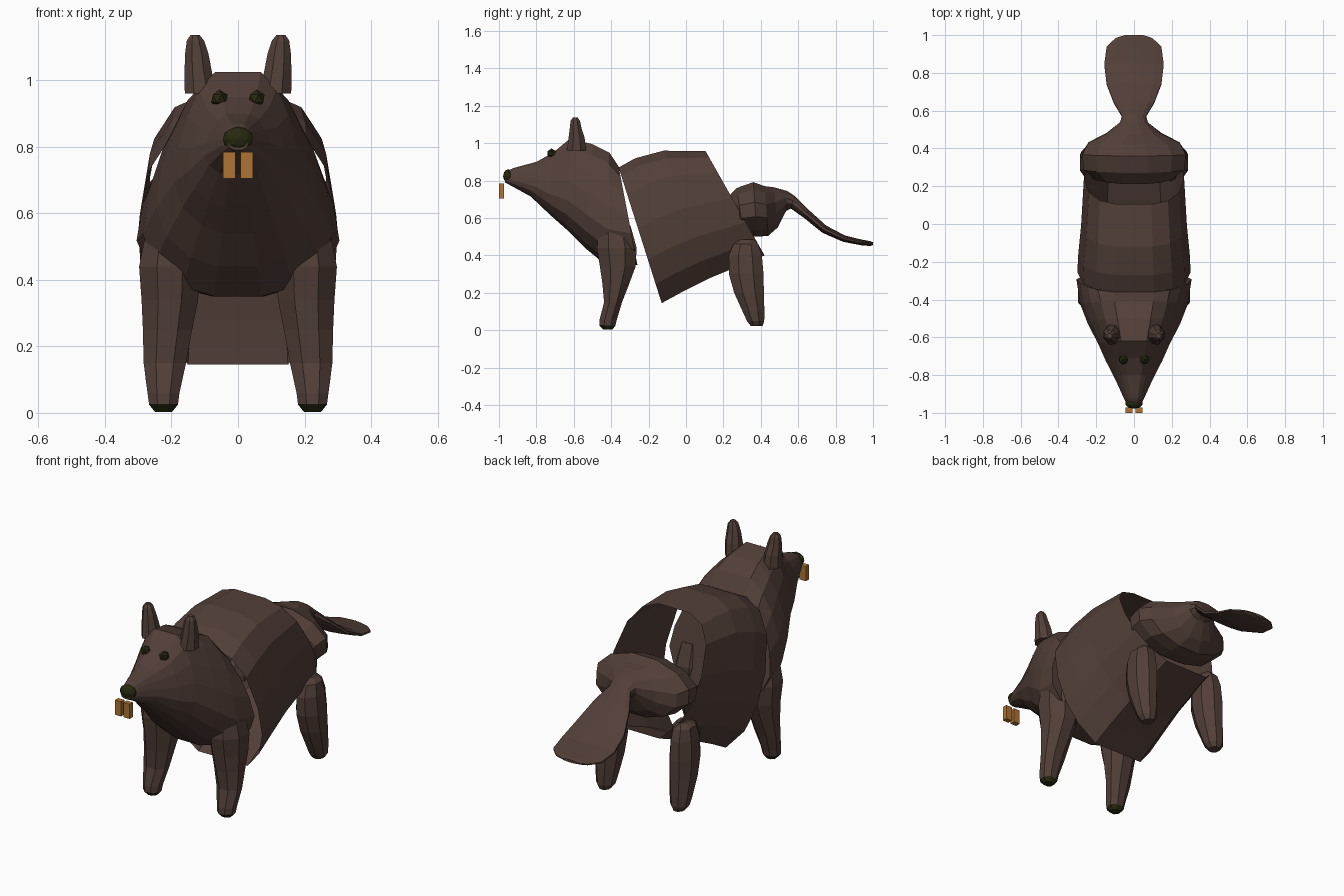
import bpy, bmesh, math
from mathutils import Matrix

if "Cube" in bpy.data.objects:
    bpy.data.objects.remove(bpy.data.objects["Cube"])


def material(name, color):
    m = bpy.data.materials.new(name)
    m.diffuse_color = (*color, 1)
    m.use_nodes = True
    m.node_tree.nodes["Principled BSDF"].inputs["Base Color"].default_value = m.diffuse_color
    return m


FUR = material("brown_fur", (0.085, 0.050, 0.040))
DARK = material("dark_green", (0.020, 0.022, 0.005))
TOOTH = material("orange_tooth", (0.42, 0.175, 0.032))


def finish(bm, name, mats):
    bmesh.ops.recalc_face_normals(bm, faces=bm.faces)
    me = bpy.data.meshes.new(name)
    bm.to_mesh(me)
    bm.free()
    for m in mats:
        me.materials.append(m)
    ob = bpy.data.objects.new(name, me)
    bpy.context.collection.objects.link(ob)
    return ob


def loft(name, rings, caps=True, sole=None):
    """Skin a list of equal-length point rings; faces under 'sole' height go dark."""
    bm = bmesh.new()
    vs = [[bm.verts.new(p) for p in r] for r in rings]
    n = len(rings[0])
    for a, b in zip(vs, vs[1:]):
        for i in range(n):
            j = (i + 1) % n
            bm.faces.new((a[i], a[j], b[j], b[i]))
    if caps:
        bm.faces.new(vs[0])
        bm.faces.new(vs[-1])
    if sole:
        for f in bm.faces:
            if f.calc_center_median().z < sole:
                f.material_index = 1
    return finish(bm, name, [FUR, DARK])


def body_rings(sections, profile, bulge=0):
    """Sections: top y,z, bottom y,z, half width. Profile: (width factor, drop)."""
    full = profile + [(-w, s) for w, s in reversed(profile)]
    rings = []
    for ty, tz, by, bz, hw in sections:
        rings.append([(w * hw, ty + (by - ty) * s, tz + (bz - tz) * s)
                      for w, s in full])
    return rings


def limb_rings(sections, side, n=8):
    """Sections: centre x,y,z and radii x,y."""
    return [[(side * (x + rx * math.cos(2 * math.pi * (i + .5) / n)),
              y + ry * math.sin(2 * math.pi * (i + .5) / n), z)
             for i in range(n)] for x, y, z, rx, ry in sections]


# Head and chest, widening from the snout to the shoulders
pear = [(.36, 0), (.62, .1), (.80, .27), (.94, .47), (1, .68), (.88, .84), (.58, .95), (.25, 1)]
loft("head_and_chest", body_rings([
    (-.968, .845, -.968, .79, .03),
    (-.92, .868, -.93, .77, .052),
    (-.80, .90, -.83, .715, .10),
    (-.71, .95, -.73, .62, .15),
    (-.62, 1.025, -.64, .54, .19),
    (-.50, .995, -.54, .44, .245),
    (-.41, .95, -.43, .35, .285),
    (-.36, .875, -.26, .35, .305)], pear))

# Open barrel-shaped torso
barrel = [(.35, 0), (.68, .06), (.9, .2), (1, .45), (.96, .68), (.8, .86), (.5, 1)]
torso = body_rings([
    (-.36, .87, -.13, .145, .30),
    (-.27, .92, -.02, .205, .295),
    (-.12, .96, .13, .28, .28),
    (.105, .957, .42, .40, .265)], barrel)
loft("torso", torso, caps=False)

# Rump running into a flat paddle tail
oval = [(math.sin(math.pi * (i + .5) / 6), .5 - .5 * math.cos(math.pi * (i + .5) / 6))
        for i in range(6)]
loft("rump_and_tail", body_rings([
    (.21, .70, .27, .53, .20),
    (.27, .765, .31, .50, .275),
    (.36, .797, .38, .495, .285),
    (.42, .775, .44, .50, .25),
    (.47, .768, .49, .545, .15),
    (.54, .747, .535, .635, .077),
    (.58, .72, .56, .65, .066),
    (.65, .65, .63, .60, .11),
    (.75, .56, .73, .52, .15),
    (.85, .507, .84, .472, .163),
    (.94, .485, .94, .453, .15),
    (.985, .477, .985, .45, .10),
    (1.0, .47, 1.0, .455, .05)], oval))

for tag, s in (("right", 1), ("left", -1)):
    # Front leg with dark sole
    loft("front_leg_" + tag, limb_rings([
        (.20, -.38, .56, .08, .09),
        (.205, -.37, .44, .10, .115),
        (.205, -.365, .34, .092, .103),
        (.212, -.375, .25, .08, .078),
        (.220, -.39, .15, .069, .052),
        (.224, -.415, .06, .052, .05),
        (.224, -.42, .025, .047, .046),
        (.224, -.418, .003, .028, .026)], s), sole=.018)
    # Hind leg
    loft("hind_leg_" + tag, limb_rings([
        (.21, .325, .485, .03, .04),
        (.215, .32, .46, .056, .072),
        (.218, .317, .40, .066, .096),
        (.220, .322, .30, .072, .10),
        (.222, .337, .20, .068, .086),
        (.224, .361, .10, .058, .063),
        (.224, .372, .05, .050, .050),
        (.224, .378, .022, .03, .034)], s))
    # Ear
    loft("ear_" + tag, limb_rings([
        (.112, -.585, .96, .052, .056),
        (.120, -.585, 1.03, .044, .046),
        (.124, -.590, 1.08, .038, .034),
        (.128, -.592, 1.12, .028, .027),
        (.129, -.592, 1.137, .014, .014)], s))
    # Eye
    bm = bmesh.new()
    bmesh.ops.create_icosphere(bm, subdivisions=1, radius=.027,
                               matrix=Matrix.Translation((s * .056, -.718, .945)))
    finish(bm, "eye_" + tag, [DARK])
    # Tooth
    bm = bmesh.new()
    bmesh.ops.create_cube(bm, size=1, matrix=Matrix.Translation((s * .026, -.986, .745))
                          @ Matrix.Diagonal((.037, .028, .08, 1)))
    finish(bm, "tooth_" + tag, [TOOTH])

# Nose
bm = bmesh.new()
bmesh.ops.create_icosphere(bm, subdivisions=2, radius=1, matrix=Matrix.Translation((0, -.95, .824))
                           @ Matrix.Diagonal((.047, .028, .037, 1)))
finish(bm, "nose", [DARK])
